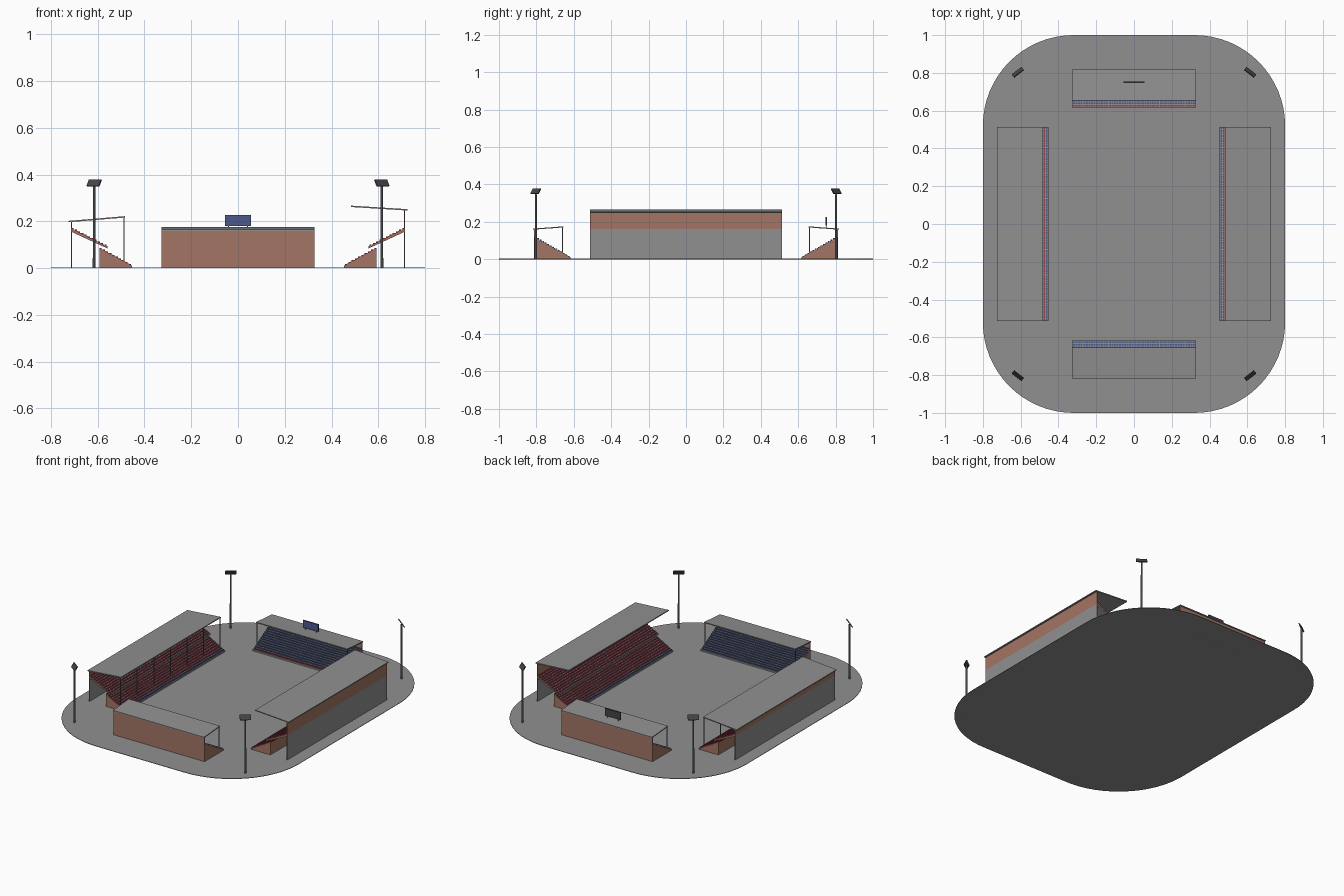
import bpy, bmesh, math
from mathutils import Matrix, Vector

cube = bpy.data.objects.get("Cube")
if cube:
    bpy.data.objects.remove(cube, do_unlink=True)


def material(name, r, g, b):
    m = bpy.data.materials.new(name)
    m.use_nodes = True
    m.diffuse_color = (r, g, b, 1)
    bsdf = next(n for n in m.node_tree.nodes if n.type == 'BSDF_PRINCIPLED')
    bsdf.inputs["Base Color"].default_value = (r, g, b, 1)
    return m


CONCRETE = material("concrete grey", 0.28, 0.28, 0.285)
BRICK = material("brick", 0.37, 0.18, 0.13)
RED = material("red seats", 0.32, 0.04, 0.06)
BLUE = material("blue seats", 0.07, 0.1, 0.26)
STEEL = material("steel grey", 0.2, 0.2, 0.2)
DARK = material("dark lamp", 0.06, 0.06, 0.065)


def finish(name, bm, mats, angle=0, rule=None):
    """Turn a bmesh into an object, colouring faces by a rule on the normal."""
    bmesh.ops.recalc_face_normals(bm, faces=bm.faces)
    bm.normal_update()
    if rule:
        for f in bm.faces:
            f.material_index = rule(f)
    me = bpy.data.meshes.new(name)
    bm.to_mesh(me)
    bm.free()
    for m in mats:
        me.materials.append(m)
    ob = bpy.data.objects.new(name, me)
    ob.rotation_euler.z = angle
    bpy.context.collection.objects.link(ob)
    return ob


def box(name, lo, hi, mats, angle=0, rule=None):
    lo, hi = Vector(lo), Vector(hi)
    bm = bmesh.new()
    mat = Matrix.Translation((lo + hi) / 2) @ Matrix.Diagonal((*(hi - lo), 1))
    bmesh.ops.create_cube(bm, size=1, matrix=mat)
    return finish(name, bm, mats, angle, rule)


def extrude(name, profile, half, mats, angle, rule=None):
    """Sweep a (depth, height) profile along the length of a stand."""
    bm = bmesh.new()
    face = bm.faces.new([bm.verts.new((-half, y, z)) for y, z in profile])
    ext = bmesh.ops.extrude_face_region(bm, geom=[face])["geom"]
    bmesh.ops.translate(bm, vec=(2 * half, 0, 0),
                        verts=[v for v in ext if isinstance(v, bmesh.types.BMVert)])
    return finish(name, bm, mats, angle, rule)


def array(ob, count, offset):
    mod = ob.modifiers.new("repeat", 'ARRAY')
    mod.count = count
    mod.use_relative_offset = False
    mod.use_constant_offset = True
    mod.constant_offset_displace = offset


def tier(name, half, start, end, rows, angle, colour, first, slab=None):
    """Stepped terrace with rows of single seats; slab makes it a raised deck."""
    (y0, z0), (y1, z1) = start, end
    d, h = (y1 - y0) / rows, (z1 - z0) / rows
    steps = []
    for i in range(rows):
        steps += [(y0 + i * d, z0 + i * h), (y0 + (i + 1) * d, z0 + i * h)]
    if slab:
        steps += [(y1, z1 - h - slab), (y0, z0 - slab)]
    else:
        steps += [(y1, 0), (y0, 0)]

    def brick_ends(f):
        n = f.normal
        return 1 if abs(n.x) > 0.9 or (n.y > 0.9 and not slab) else 0
    extrude(name + "_terrace", steps, half, [CONCRETE, BRICK], angle, brick_ends)

    pitch = 0.0135
    count = int(2 * half / pitch)
    x = -pitch * (count - 1) / 2
    for part, row, n, mat in (("first_row", 0, 1, first), ("seats", 1, rows - 1, colour)):
        y, z = y0 + (row + 0.35) * d, z0 + row * h
        seat = box(name + "_" + part, (x - 0.0052, y, z),
                   (x + 0.0052, y + d * 0.6, z + 0.0065), [mat], angle)
        array(seat, count, (pitch, 0, 0))
        if n > 1:
            array(seat, n, (0, d, h))


def roof(name, half, inner, outer, angle):
    t = 0.006
    (a, za), (b, zb) = inner, outer
    extrude(name, [(a, za), (b, zb), (b, zb - t), (a, za - t)], half, [CONCRETE], angle)


def columns(name, half, count, y, z0, z1, angle):
    w = 0.002
    ob = box(name, (-half, y - w, z0), (-half + 2 * w, y + w, z1), [STEEL], angle)
    array(ob, count, ((2 * half - 2 * w) / (count - 1), 0, 0))


# Ground plate with round corners
bm = bmesh.new()
R = 0.48
ring = []
for k, (sx, sy) in enumerate(((1, 1), (-1, 1), (-1, -1), (1, -1))):
    for s in range(17):
        a = (k + s / 16) * math.pi / 2
        ring.append(bm.verts.new((sx * (0.8 - R) + R * math.cos(a),
                                  sy * (1 - R) + R * math.sin(a), 0)))
plate = bm.faces.new(ring)
top = bmesh.ops.extrude_face_region(bm, geom=[plate])["geom"]
bmesh.ops.translate(bm, vec=(0, 0, 0.003),
                    verts=[v for v in top if isinstance(v, bmesh.types.BMVert)])
finish("ground_plate", bm, [CONCRETE])

# Two-tier side stands
SIDE = 0.513
for name, angle, z_in, z_out in (("right_stand", math.pi / 2, 0.222, 0.202),
                                 ("left_stand", -math.pi / 2, 0.267, 0.252)):
    tier(name + "_lower", SIDE, (0.453, 0.012), (0.592, 0.088), 10, angle, RED, BLUE)
    tier(name + "_upper", SIDE, (0.558, 0.094), (0.712, 0.172), 11, angle, RED, RED, 0.01)
    box(name + "_lower_wall", (-SIDE, 0.71, 0), (SIDE, 0.714, 0.162), [CONCRETE], angle)
    box(name + "_upper_wall", (-SIDE, 0.71, 0.162), (SIDE, 0.714, z_out - 0.004),
        [BRICK], angle)
    roof(name + "_roof", SIDE, (0.483, z_in), (0.724, z_out), angle)
columns("right_stand_columns", SIDE, 7, 0.487, 0.025, 0.218, math.pi / 2)

# Single-tier end stands
END = 0.328
for name, angle, first in (("back_stand", 0, RED), ("front_stand", math.pi, BLUE)):
    tier(name, END, (0.617, 0.012), (0.81, 0.122), 14, angle, BLUE, first)
    box(name + "_wall", (-END, 0.808, 0), (END, 0.812, 0.16), [BRICK], angle)
    roof(name + "_roof", END, (0.655, 0.176), (0.818, 0.164), angle)
    columns(name + "_columns", END, 2, 0.66, 0.035, 0.172, angle)

# Scoreboard on the back roof, blue on its front
box("scoreboard", (-0.055, 0.746, 0.18), (0.055, 0.754, 0.226), [DARK, BLUE],
    rule=lambda f: 1 if f.normal.y < -0.9 else 0)
for x in (-0.04, 0.04):
    box("scoreboard_post", (x - 0.002, 0.748, 0.163), (x + 0.002, 0.752, 0.182), [STEEL])

# Corner floodlights, lamp panels leaning towards the pitch
for sx in (-1, 1):
    for sy in (-1, 1):
        x, y = sx * 0.615, sy * 0.803
        bm = bmesh.new()
        bmesh.ops.create_cone(bm, cap_ends=True, segments=8, radius1=0.006, radius2=0.005,
                              depth=0.357, matrix=Matrix.Translation((x, y, 0.1785)))
        finish("floodlight_pole", bm, [STEEL])
        bm = bmesh.new()
        turn = math.atan2(-x, y)
        mat = (Matrix.Translation((x, y, 0.364)) @ Matrix.Rotation(turn, 4, 'Z')
               @ Matrix.Rotation(math.radians(32), 4, 'X')
               @ Matrix.Diagonal((0.066, 0.006, 0.033, 1)))
        bmesh.ops.create_cube(bm, size=1, matrix=mat)
        finish("floodlight_lamp", bm, [DARK])
